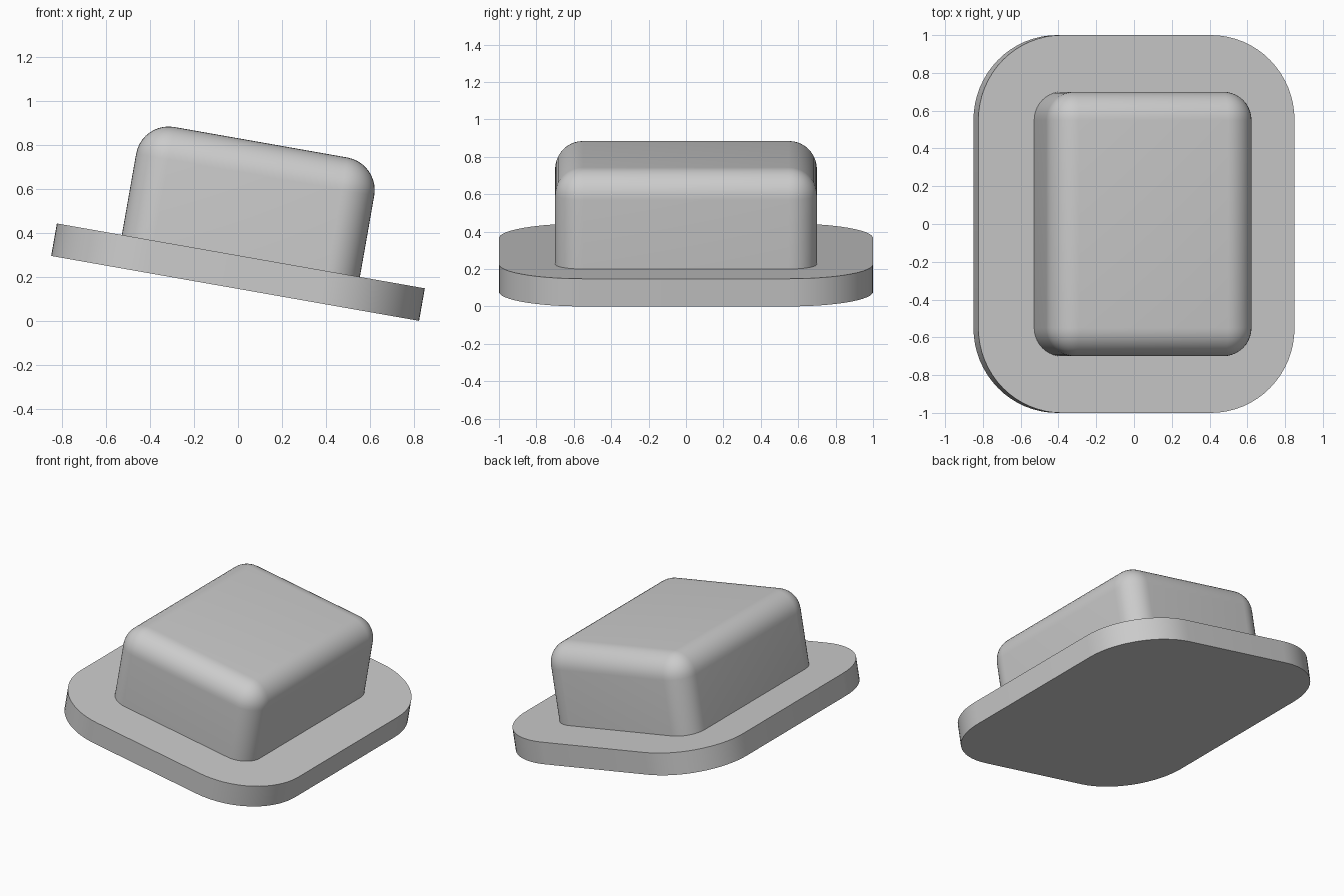
import bpy, bmesh, math
from mathutils import Matrix

if "Cube" in bpy.data.objects:
    bpy.data.objects.remove(bpy.data.objects["Cube"])

TILT = math.radians(10)
LENGTH, WIDTH, THICK = 1.7, 2.0, 0.15

# One plain grey for the whole model
grey = bpy.data.materials.new("plain_grey")
grey.use_nodes = True
grey.diffuse_color = (0.6, 0.6, 0.6, 1)
grey.node_tree.nodes["Principled BSDF"].inputs["Base Color"].default_value = grey.diffuse_color

# Tilt down towards +x, with the lowest edge on the ground
placement = (Matrix.Translation((-THICK / 2 * math.sin(TILT), 0, LENGTH / 2 * math.sin(TILT)))
             @ Matrix.Rotation(TILT, 4, "Y"))


def rounded_box(name, size, bottom, radius, segments, round_top):
    """Box with rounded upright edges and, optionally, rounded top edges."""
    bm = bmesh.new()
    bmesh.ops.create_cube(bm, size=1)
    bmesh.ops.scale(bm, vec=size, verts=bm.verts)
    bmesh.ops.translate(bm, vec=(0, 0, bottom + size[2] / 2), verts=bm.verts)
    middle = bottom + size[2] / 2
    edges = []
    for e in bm.edges:
        above = [v.co.z > middle for v in e.verts]
        if above[0] != above[1] or (round_top and all(above)):
            edges.append(e)
    bmesh.ops.bevel(bm, geom=edges, offset=radius, offset_type="OFFSET",
                    segments=segments, profile=0.5, affect="EDGES")
    bmesh.ops.recalc_face_normals(bm, faces=bm.faces)
    bm.transform(placement)
    mesh = bpy.data.meshes.new(name)
    bm.to_mesh(mesh)
    bm.free()
    mesh.materials.append(grey)
    obj = bpy.data.objects.new(name, mesh)
    bpy.context.collection.objects.link(obj)
    bpy.ops.object.select_all(action="DESELECT")
    obj.select_set(True)
    bpy.context.view_layer.objects.active = obj
    bpy.ops.object.shade_smooth_by_angle(angle=math.radians(30))
    return obj


# Flat flange with wide round corners
rounded_box("base_plate", (LENGTH, WIDTH, THICK), 0, 0.45, 16, False)
# Soft-edged block, sunk slightly into the flange
rounded_box("raised_block", (1.1, 1.4, 0.535), THICK - 0.01, 0.15, 10, True)
